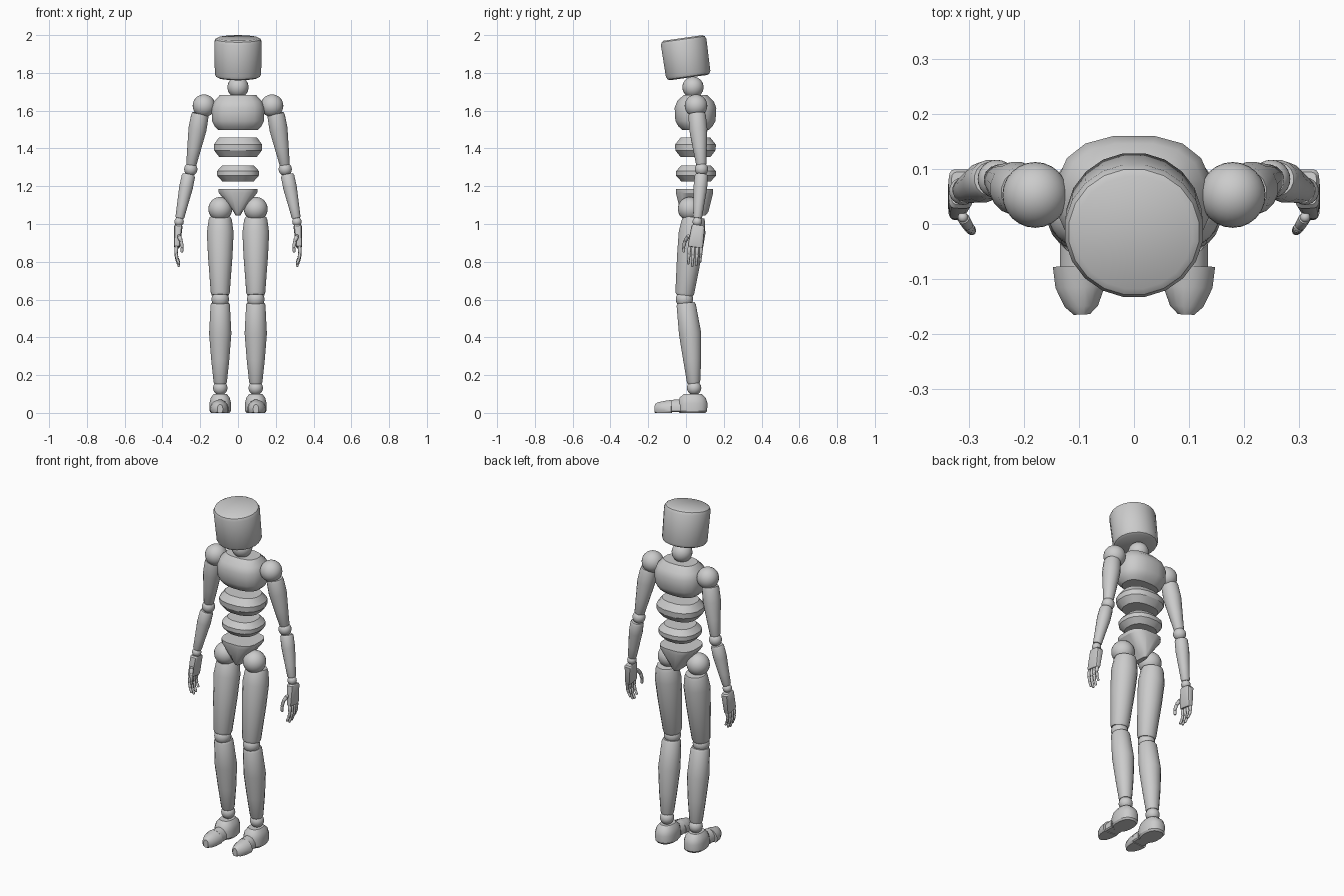
import bpy, bmesh, math
from mathutils import Vector, Matrix

if "Cube" in bpy.data.objects:
    bpy.data.objects.remove(bpy.data.objects["Cube"], do_unlink=True)

GREY = (0.6, 0.6, 0.6, 1)
mat = bpy.data.materials.new("plain grey")
mat.use_nodes = True
mat.diffuse_color = GREY
mat.node_tree.nodes["Principled BSDF"].inputs["Base Color"].default_value = GREY


def finish(name, bm, pair=False):
    """Turn the mesh into a smooth object, mirrored across x for pairs."""
    bmesh.ops.recalc_face_normals(bm, faces=bm.faces)
    me = bpy.data.meshes.new(name)
    bm.to_mesh(me)
    bm.free()
    me.materials.append(mat)
    ob = bpy.data.objects.new(name, me)
    bpy.context.collection.objects.link(ob)
    bpy.ops.object.select_all(action="DESELECT")
    ob.select_set(True)
    bpy.context.view_layer.objects.active = ob
    bpy.ops.object.shade_smooth_by_angle(angle=math.radians(32))
    if pair:
        ob.modifiers.new("mirror", "MIRROR").use_mirror_merge = False
    return ob


def loft(name, rings, pair=False, sides=16, power=2.0, floor=None):
    """Skin rings (centre, half width, half depth) set square to the axis."""
    bm = bmesh.new()
    d = (Vector(rings[-1][0]) - Vector(rings[0][0])).normalized()
    u = (Vector((1, 0, 0)) - d * d.x).normalized()
    v = d.cross(u)
    loops = []
    for centre, ru, rv in rings:
        loop = []
        for i in range(sides):
            a = math.tau * (i + 0.5) / sides
            c, s = math.cos(a), math.sin(a)
            p = Vector(centre) + u * ru * math.copysign(abs(c) ** (2 / power), c)
            p += v * rv * math.copysign(abs(s) ** (2 / power), s)
            if floor is not None:
                p.z = max(p.z, floor)
            loop.append(bm.verts.new(p))
        loops.append(loop)
    for a, b in zip(loops, loops[1:]):
        for i in range(sides):
            j = (i + 1) % sides
            bm.faces.new((a[i], a[j], b[j], b[i]))
    bm.faces.new(loops[0])
    bm.faces.new(loops[-1])
    return finish(name, bm, pair)


def limb(name, start, end, profile):
    """Round limb between two points; profile lists (fraction, radius, bow in y)."""
    a, b = Vector(start), Vector(end)
    rings = [(a.lerp(b, t) + Vector((0, bow, 0)), r, r) for t, r, bow in profile]
    return loft(name, rings, pair=True)


def ball(name, centre, radius, pair=False):
    bm = bmesh.new()
    bmesh.ops.create_uvsphere(bm, u_segments=24, v_segments=16, radius=radius,
                              matrix=Matrix.Translation(centre))
    return finish(name, bm, pair)


def stack(name, y, layers, **options):
    """Torso block from (height, half width, half depth) layers."""
    return loft(name, [((0, y, z), rx, ry) for z, rx, ry in layers], **options)


# Head: tilted drum with rounded rims
axis = Vector((0, -0.14, 0.99))
mid = Vector((0, -0.001, 1.882))
drum = [(-0.108, 0.105), (-0.102, 0.117), (-0.088, 0.124), (0.082, 0.127),
        (0.097, 0.12), (0.104, 0.108)]
loft("head", [(mid + axis * h, r, r * 0.97) for h, r in drum], sides=20)
ball("neck", (0, 0.037, 1.724), 0.056)

# Torso blocks
stack("chest", 0.05, [(1.497, 0.105, 0.07), (1.515, 0.125, 0.09), (1.545, 0.14, 0.108),
                      (1.615, 0.142, 0.112), (1.65, 0.128, 0.098),
                      (1.682, 0.098, 0.065)], power=2.5)
stack("upper_waist", 0.05, [(1.354, 0.1, 0.08), (1.39, 0.129, 0.108),
                            (1.42, 0.13, 0.11), (1.457, 0.103, 0.08)], power=2.4)
stack("lower_waist", 0.053, [(1.226, 0.085, 0.08), (1.256, 0.112, 0.107),
                             (1.28, 0.113, 0.107), (1.31, 0.085, 0.08)], power=2.4)
stack("pelvis", 0.045, [(1.046, 0.014, 0.06), (1.065, 0.024, 0.075),
                        (1.165, 0.103, 0.1), (1.185, 0.105, 0.1)], power=3)

# Arms
shoulder, elbow, wrist = (0.18, 0.053, 1.626), (0.25, 0.082, 1.29), (0.312, 0.06, 1.012)
ball("shoulders", shoulder, 0.06, True)
limb("upper_arms", (0.2, 0.058, 1.585), (0.248, 0.081, 1.31),
     [(0, 0.043, 0), (0.05, 0.047, 0), (0.3, 0.049, 0), (0.65, 0.038, 0),
      (0.97, 0.028, 0), (1, 0.024, 0)])
ball("elbows", elbow, 0.035, True)
limb("forearms", (0.261, 0.082, 1.262), (0.309, 0.061, 1.03),
     [(0, 0.031, 0), (0.04, 0.036, 0), (0.3, 0.037, 0), (0.7, 0.029, 0),
      (0.97, 0.024, 0), (1, 0.021, 0)])
ball("wrists", wrist, 0.025, True)

# Hands
loft("palms", [((0.315, 0.065, 0.993), 0.018, 0.03), ((0.316, 0.064, 0.985), 0.022, 0.036),
               ((0.323, 0.05, 0.885), 0.016, 0.041), ((0.324, 0.048, 0.877), 0.013, 0.038)],
     pair=True, power=5)


def digit(name, points, radius):
    """Jointed digit: short tapered bones with a small ball at each knuckle."""
    for n, (a, b) in enumerate(zip(points, points[1:])):
        r = radius * (1 - 0.12 * n)
        limb(f"{name}_bone_{n + 1}", a, b,
             [(0, r * 0.7, 0), (0.15, r, 0), (0.85, r * 0.9, 0), (1, r * 0.6, 0)])
        ball(f"{name}_knuckle_{n + 1}", a, r * 0.85, True)


for k, (finger, length) in enumerate([("index", 0.09), ("middle", 0.105),
                                      ("ring", 0.1), ("little", 0.08)]):
    y = 0.018 + 0.021 * k
    digit(finger + "_fingers", [(0.326, y, 0.878), (0.328, y - 0.002, 0.878 - length * 0.4),
                                (0.322, y - 0.004, 0.878 - length * 0.72),
                                (0.311, y - 0.006, 0.878 - length)], 0.0095)
digit("thumbs", [(0.312, 0.012, 0.935), (0.301, -0.006, 0.91), (0.296, -0.012, 0.878),
                 (0.297, -0.012, 0.85)], 0.011)

# Legs
X = 0.094
ball("hips", (X, 0.02, 1.08), 0.063, True)
limb("thighs", (X, 0.042, 1.036), (X, -0.008, 0.623),
     [(0, 0.056, 0), (0.04, 0.063, 0), (0.2, 0.072, 0), (0.5, 0.066, 0),
      (0.97, 0.051, 0), (1, 0.046, 0)])
ball("knees", (X, -0.008, 0.602), 0.046, True)
limb("shins", (X, 0, 0.582), (X, 0.041, 0.156),
     [(0, 0.046, 0), (0.025, 0.052, 0), (0.38, 0.06, 0.006), (0.7, 0.049, 0.004),
      (0.98, 0.036, 0), (1, 0.032, 0)])
ball("ankles", (X, 0.043, 0.132), 0.038, True)

# Feet: heel block, hinge and tapered toe cap
loft("heels", [((X, 0.035, z), rx, ry) for z, rx, ry in
               [(0, 0.05, 0.07), (0.01, 0.057, 0.078), (0.05, 0.058, 0.08),
                (0.08, 0.051, 0.07), (0.1, 0.036, 0.048)]], pair=True, power=2.4)
loft("foot_hinges", [((X, -0.03, 0.02), 0.042, 0.052), ((X, -0.08, 0.02), 0.042, 0.05)],
     pair=True, floor=0.004)
loft("toes", [((X + dx, y, 0.02), w, h) for dx, y, w, h in
              [(0.005, -0.076, 0.05, 0.05), (0.004, -0.115, 0.046, 0.044),
               (0.002, -0.15, 0.031, 0.036), (0.001, -0.165, 0.015, 0.026)]],
     pair=True, floor=0)
